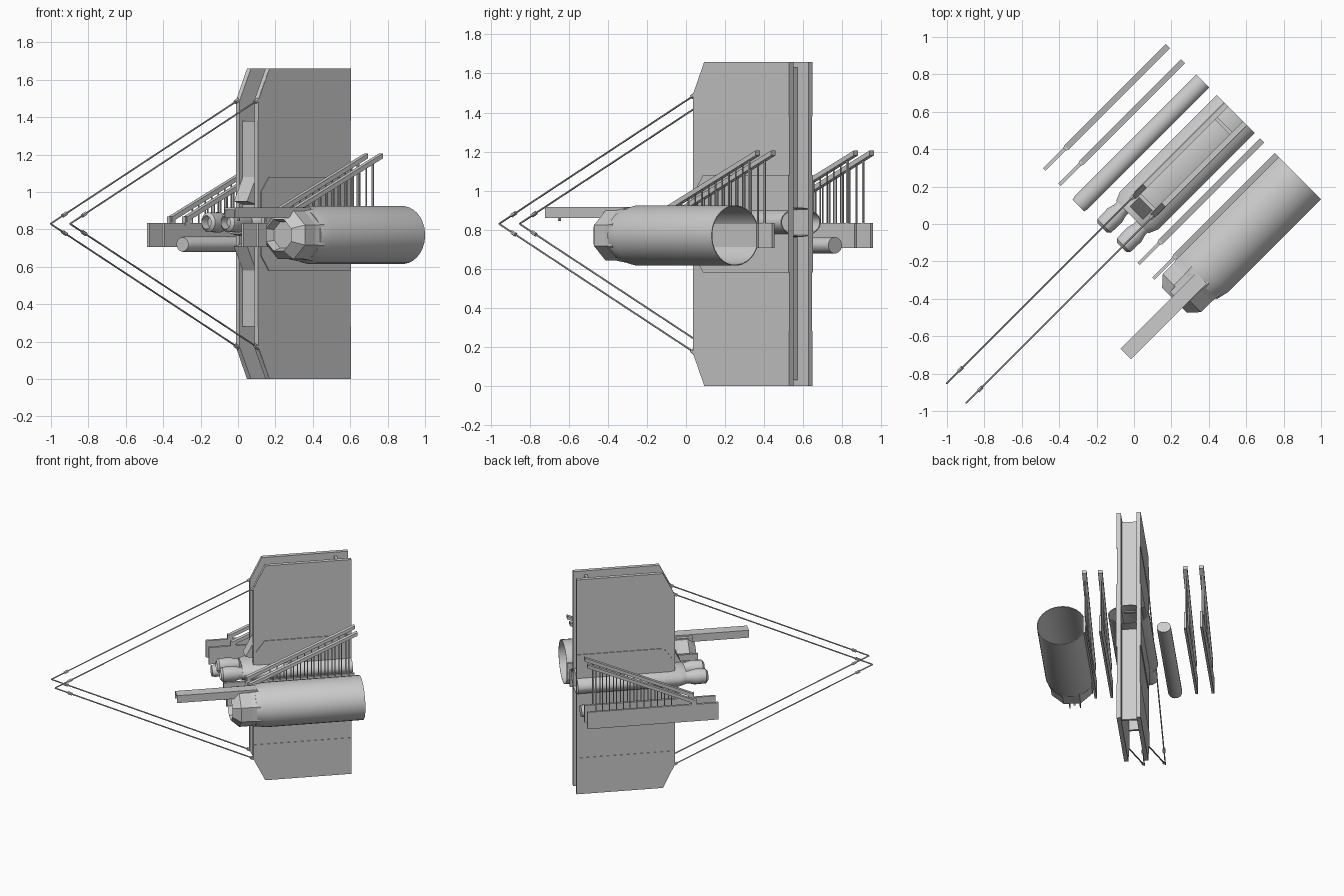
import bpy, bmesh, math
from mathutils import Vector

if "Cube" in bpy.data.objects:
    bpy.data.objects.remove(bpy.data.objects["Cube"])

S = math.sqrt(0.5)

def P(u, v, z):
    # u runs along the craft (nose negative), v runs sideways; the craft sits turned 45 degrees
    return Vector(((u + v) * S, (u - v) * S, z))

def finish(bm, name, smooth=False):
    bmesh.ops.recalc_face_normals(bm, faces=bm.faces)
    me = bpy.data.meshes.new(name)
    bm.to_mesh(me)
    bm.free()
    ob = bpy.data.objects.new(name, me)
    bpy.context.collection.objects.link(ob)
    if smooth:
        bpy.ops.object.select_all(action='DESELECT')
        ob.select_set(True)
        bpy.context.view_layer.objects.active = ob
        bpy.ops.object.shade_smooth_by_angle(angle=math.radians(32))
    return ob

def slab(name, outline, v0, v1):
    # side outline in (u, z), extruded across v
    bm = bmesh.new()
    a = [bm.verts.new(P(u, v0, z)) for u, z in outline]
    b = [bm.verts.new(P(u, v1, z)) for u, z in outline]
    bm.faces.new(a)
    bm.faces.new(b)
    n = len(a)
    for i in range(n):
        j = (i + 1) % n
        bm.faces.new((a[i], a[j], b[j], b[i]))
    return finish(bm, name)

def box(name, u0, u1, v0, v1, z0, z1):
    return slab(name, [(u0, z0), (u1, z0), (u1, z1), (u0, z1)], v0, v1)

def tube(name, v, z, rv, rz, stations, sides=24):
    # elliptical rings along u; stations are (u, scale)
    bm = bmesh.new()
    rings = []
    for u, s in stations:
        rings.append([bm.verts.new(P(u, v + rv * s * math.cos(t), z + rz * s * math.sin(t)))
                      for t in [(k + 0.5) * 2 * math.pi / sides for k in range(sides)]])
    for r, q in zip(rings, rings[1:]):
        for i in range(sides):
            j = (i + 1) % sides
            bm.faces.new((r[i], r[j], q[j], q[i]))
    bm.faces.new(rings[0])
    bm.faces.new(rings[-1])
    return finish(bm, name, sides > 8)

def wire(name, a, b, r, sides=6):
    d = b - a
    bm = bmesh.new()
    bmesh.ops.create_cone(bm, cap_ends=True, segments=sides, radius1=r, radius2=r, depth=d.length)
    ob = finish(bm, name)
    ob.rotation_mode = 'QUATERNION'
    ob.rotation_quaternion = d.to_track_quat('Z', 'Y')
    ob.location = (a + b) / 2
    return ob

ZC = 0.83
VC = -0.032

# tall twin fins with clipped front corners
fin = [(0.10, 0.17), (0.185, 0.0), (0.80, 0.0), (0.80, 1.66), (0.185, 1.66), (0.10, 1.49)]
root = [(0.12, 0.66), (0.18, 0.58), (0.80, 0.58), (0.80, 1.08), (0.18, 1.08), (0.12, 1.0)]
for side, tag in ((1, "right"), (-1, "left")):
    vi, vo = VC + side * 0.055, VC + side * 0.082
    slab(f"fin_{tag}", fin, vi, vo)
    slab(f"fin_root_{tag}", root, vi, vo + side * 0.006)
    for up, nm in ((1, "top"), (-1, "bottom")):
        pts = [(0.102, 1.49), (0.185, 1.66), (0.80, 1.66), (0.80, 1.38), (0.102, 1.38)]
        if up < 0:
            pts = [(u, 1.66 - z) for u, z in pts]
        slab(f"fin_tip_{tag}_{nm}", pts, vi, vo + side * 0.003)

# spars between the fins
for up, nm in ((1, "top"), (-1, "bottom")):
    z = sorted((ZC + up * 0.07, ZC + up * 0.55))
    box(f"front_spar_{nm}", 0.12, 0.14, VC - 0.056, VC + 0.056, *z)
    z = sorted((ZC + up * 0.07, ZC + up * 0.80))
    box(f"rear_spar_{nm}", 0.70, 0.72, VC - 0.056, VC + 0.056, *z)
    slab(f"spar_brace_{nm}", [(0.05, ZC + up * 0.12), (0.12, ZC + up * 0.25),
                              (0.14, ZC + up * 0.25), (0.14, ZC + up * 0.10)], VC - 0.05, VC + 0.05)

# nose rigging wires with clamps
for v, tag in ((-0.106, "left"), (0.042, "right")):
    apex = P(-1.312, v, ZC)
    for up, nm in ((1, "top"), (-1, "bottom")):
        end = P(0.105, v, ZC + up * 0.66)
        wire(f"rigging_{tag}_{nm}", apex, end, 0.005)
        wire(f"rigging_clamp_{tag}_{nm}", apex.lerp(end, 0.065), apex.lerp(end, 0.085), 0.011)
        wire(f"rigging_mount_{tag}_{nm}", apex.lerp(end, 0.985), apex.lerp(end, 1.01), 0.012)

# flattened central hull, open at the rear, with twin front pods
tube("central_hull", VC, 0.838, 0.145, 0.075,
     [(0.02, 0.85), (0.07, 1), (0.80, 1), (0.80, 0.95), (0.25, 0.95)])
for v, tag in ((-0.105, "left"), (0.041, "right")):
    tube(f"front_pod_{tag}", v, 0.838, 0.056, 0.056,
         [(-0.09, 0.6), (-0.135, 0.65), (-0.12, 0.95), (-0.04, 1), (0.0, 0.8), (0.08, 0.8)], 12)

# slim side tube
tube("side_tube", -0.28, 0.72, 0.05, 0.042, [(-0.14, 0.9), (-0.12, 1), (0.80, 1)], 16)

# large side drum, open at the rear, with faceted nose
VD, ZD = 0.442, 0.77
tube("drum_shell", VD, ZD, 0.173, 0.155,
     [(0.03, 0.9), (0.10, 1), (0.80, 1), (0.80, 0.97), (0.12, 0.97)], 32)
tube("drum_nose", VD, ZD, 0.17, 0.152,
     [(-0.09, 0.5), (-0.135, 0.6), (-0.08, 0.92), (0.0, 0.92), (0.06, 0.98)], 8)
box("drum_nose_lip_upper", -0.12, 0.0, VD - 0.05, VD + 0.05, ZD + 0.1, ZD + 0.135)

# inverted channel boom above the drum
VB = 0.46
box("boom_top", -0.523, 0.05, VB - 0.04, VB + 0.04, 0.905, 0.917)
for s in (-1, 1):
    slab("boom_flange", [(-0.523, 0.91), (-0.523, 0.86), (0.05, 0.86), (0.05, 0.91)],
         VB + s * 0.04, VB + s * 0.034)
box("boom_hook", -0.46, -0.45, VB - 0.006, VB + 0.006, 0.845, 0.91)

# four racks: keel beam, sloped rail and a row of struts
for n, v in enumerate((-0.545, -0.43, 0.168, 0.28)):
    tag = n + 1
    box(f"rack_beam_{tag}", -0.134, 0.80, v - 0.009, v + 0.009, 0.705, 0.835)
    box(f"rack_foot_{tag}", 0.02, 0.06, v - 0.012, v + 0.012, 0.82, 0.87)
    slab(f"rack_rail_{tag}", [(0.03, 0.84), (0.80, 1.18), (0.80, 1.205), (0.03, 0.867)],
         v - 0.016, v + 0.016)
    for k in range(12):
        u = 0.20 + k * 0.049
        w = 0.005 if k == 11 else 0.003
        box(f"rack_strut_{tag}_{k + 1}", u - w, u + w, v - w, v + w, 0.83, 0.845 + (u - 0.03) * 0.4416)
